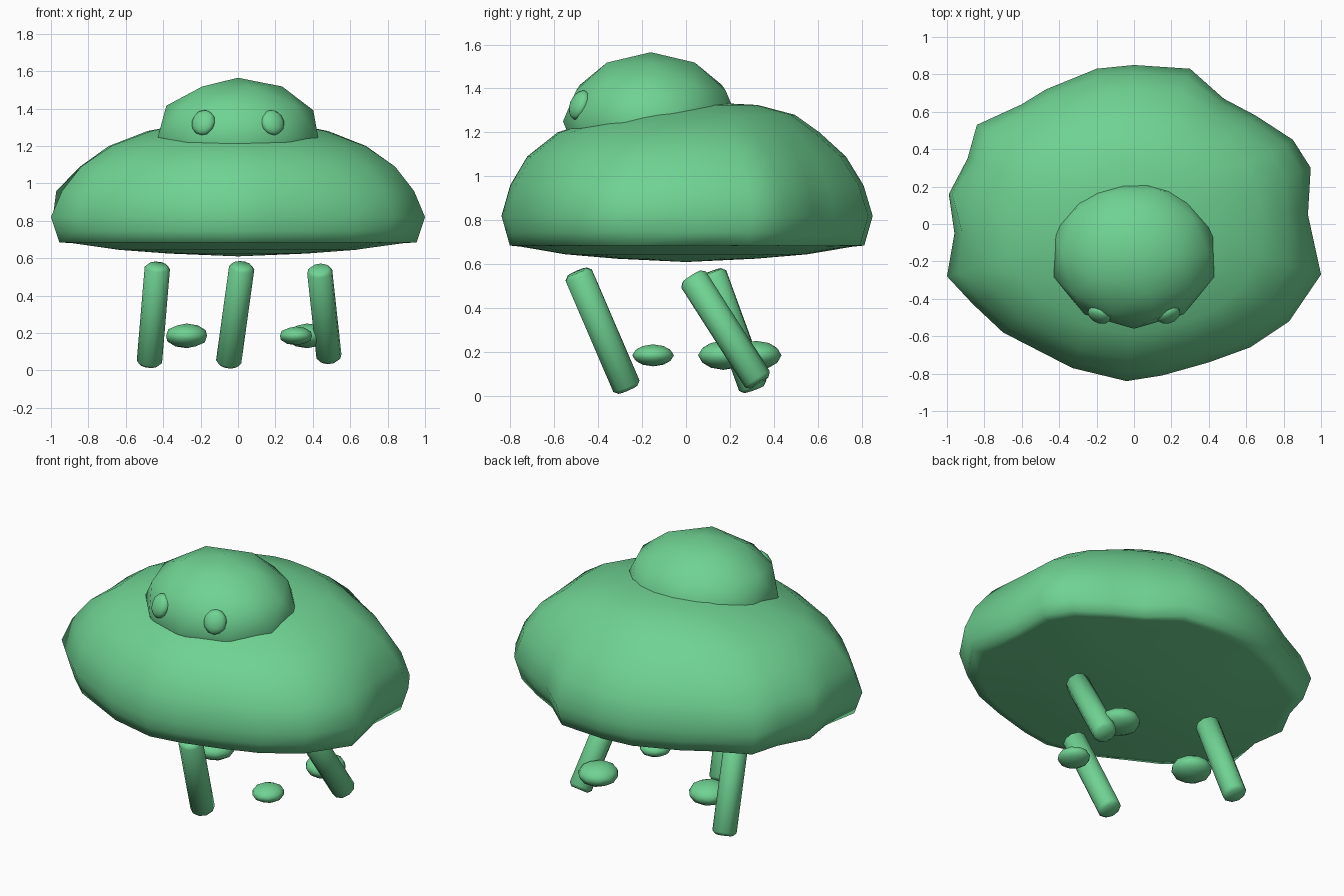
import bpy, bmesh, math
from mathutils import Vector

if "Cube" in bpy.data.objects:
    bpy.data.objects.remove(bpy.data.objects["Cube"])

green = bpy.data.materials.new("leaf green")
green.diffuse_color = (0.16, 0.65, 0.29, 1)
green.use_nodes = True
green.node_tree.nodes["Principled BSDF"].inputs["Base Color"].default_value = green.diffuse_color


def finish(obj, name, angle=60):
    obj.name = name
    obj.data.materials.clear()
    obj.data.materials.append(green)
    bpy.ops.object.select_all(action='DESELECT')
    obj.select_set(True)
    bpy.context.view_layer.objects.active = obj
    bpy.ops.object.shade_smooth_by_angle(angle=math.radians(angle))
    return obj


def blob(name, loc, radii, rot=(0, 0, 0)):
    bpy.ops.mesh.primitive_ico_sphere_add(subdivisions=2, radius=1, location=loc, rotation=rot)
    obj = bpy.context.object
    obj.scale = radii
    return finish(obj, name)


def leg(name, top, bottom, radius=0.068):
    a, b = Vector(top), Vector(bottom)
    bpy.ops.mesh.primitive_cylinder_add(vertices=10, radius=radius, depth=(a - b).length,
                                        location=(a + b) / 2)
    obj = bpy.context.object
    obj.rotation_mode = 'QUATERNION'
    obj.rotation_quaternion = (a - b).to_track_quat('Z', 'Y')
    # Chamfer only the two end rims
    bm = bmesh.new()
    bm.from_mesh(obj.data)
    rims = [e for e in bm.edges if abs(e.verts[0].co.z - e.verts[1].co.z) < 1e-4]
    bmesh.ops.bevel(bm, geom=rims, offset=0.018, segments=1, affect='EDGES')
    bm.to_mesh(obj.data)
    bm.free()
    return finish(obj, name, 50)


# Irregular shell outline, counter-clockwise
outline = [(0, .85), (-.2, .83), (-.47, .72), (-.6, .64), (-.84, .53), (-.89, .35),
           (-.99, .16), (-.96, -.05), (-1, -.28), (-.86, -.43), (-.7, -.58), (-.33, -.77),
           (-.04, -.84), (.15, -.81), (.4, -.74), (.62, -.66), (.83, -.52), (1, -.27),
           (.93, .05), (.945, .3), (.85, .45), (.65, .58), (.48, .67), (.3, .83)]
# Shell rings: height, scale, shift in y, how much of the lumpiness is kept
rings = [(.625, .38, 0, .2), (.645, .66, 0, .3), (.68, .90, 0, .7), (.685, .955, 0, 1),
         (.745, .975, 0, 1), (.82, 1, 0, 1), (.96, .955, 0, .8), (1.09, .865, 0, .6),
         (1.2, .715, .01, .3), (1.28, .50, .08, .1), (1.325, .26, .11, 0)]

bm = bmesh.new()
loops = []
for z, s, dy, lump in rings:
    loop = []
    for x, y in outline:
        a = math.atan2(y / .85, x / .97)
        ex, ey = .97 * math.cos(a), .83 * math.sin(a)
        px, py = ex + (x - ex) * lump, ey + (y - ey) * lump
        # Left shoulder lobe stays wide higher up
        k = 1.035 if z == .96 and x < -.95 and y > 0 else 1
        loop.append(bm.verts.new((px * s * k, py * s * k + dy, z)))
    loops.append(loop)
n = len(outline)
for lo, hi in zip(loops, loops[1:]):
    for i in range(n):
        j = (i + 1) % n
        bm.faces.new((lo[i], lo[j], hi[j], hi[i]))
low, high = bm.verts.new((0, 0, .61)), bm.verts.new((0, .13, 1.335))
for i in range(n):
    j = (i + 1) % n
    bm.faces.new((low, loops[0][j], loops[0][i]))
    bm.faces.new((high, loops[-1][i], loops[-1][j]))
bmesh.ops.recalc_face_normals(bm, faces=bm.faces)
mesh = bpy.data.meshes.new("shell")
bm.to_mesh(mesh)
bm.free()
shell = bpy.data.objects.new("shell", mesh)
bpy.context.collection.objects.link(shell)
finish(shell, "shell", 75)

# Head dome and eyes
blob("head", (0, -.16, 1.25), (.45, .4, .315))
for side, name in ((-1, "left_eye"), (1, "right_eye")):
    blob(name, (side * .185, -.485, 1.325), (.066, .04, .072), (math.radians(-22), 0, side * .4))

# Slanted legs
leg("front_leg", (.022, -.495, .565), (-.052, -.265, .03))
leg("back_left_leg", (-.43, .115, .565), (-.475, .31, .03))
leg("right_leg", (.435, .025, .545), (.488, .335, .06))

# Small floating pads between the legs
blob("left_pad", (-.275, .17, .185), (.115, .115, .066))
blob("right_pad", (.37, .32, .185), (.115, .115, .066))
blob("front_pad", (.31, -.15, .185), (.09, .095, .05))
